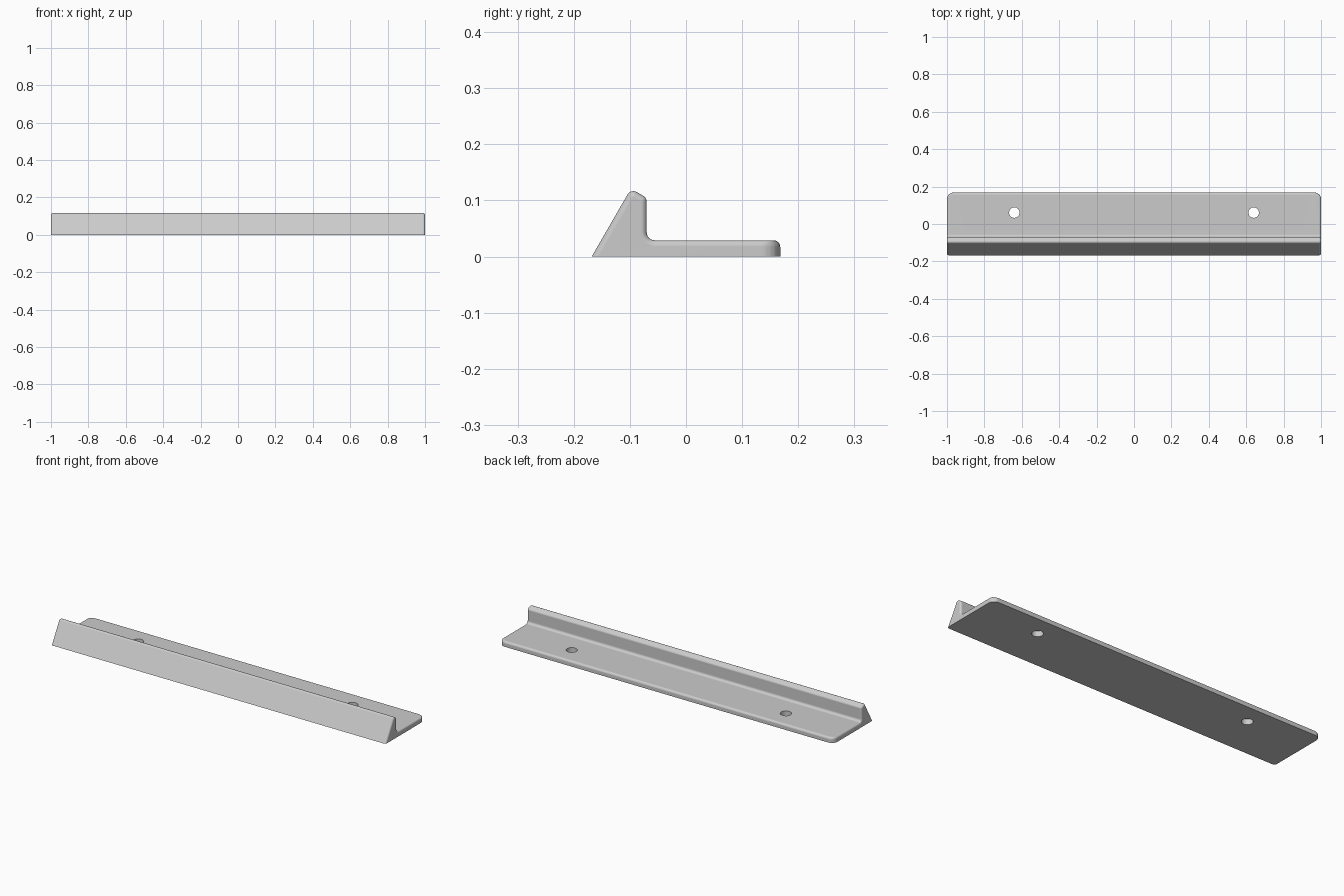
import bpy, bmesh
from math import sin, cos, pi, radians, sqrt

default = bpy.data.objects.get("Cube")
if default:
    bpy.data.objects.remove(default, do_unlink=True)

grey = bpy.data.materials.new("light_grey")
grey.use_nodes = True
colour = (0.6, 0.6, 0.6, 1)
grey.diffuse_color = colour
grey.node_tree.nodes["Principled BSDF"].inputs["Base Color"].default_value = colour

HALF, DEPTH = 1.0, 0.168       # half length, half depth
EDGE, CORNER = 0.011, 0.035    # end edge rounding, rear plan corner radius
ROUND, STEPS = 0.012, 6


def inset(d, r):
    """How far a quarter round of radius r pulls in at distance d from the end."""
    return r - sqrt(max(0, r * r - (r - d) ** 2)) if d < r else 0


def arc(cy, cz, r, start, end):
    angles = [radians(start + (end - start) * i / STEPS) for i in range(STEPS + 1)]
    return [(cy + r * cos(a), cz + r * sin(a)) for a in angles]


def section(d):
    """Cross-section at distance d from the end: sloped lip, fillet, flat flange."""
    e = inset(d, EDGE)
    r = ROUND - e
    rear = DEPTH - inset(d, CORNER)
    return ([(-DEPTH + e / sin(pi / 3), 0)]
            + arc(-0.0938, 0.1046, r, 150, 60)       # lip crest
            + arc(-0.082, 0.0977, r, 60, 0)[1:]      # lip shoulder
            + arc(-0.056, 0.043, 0.014 + e, 180, 270)  # inner fillet
            + arc(rear - r, 0.017, r, 90, 0)         # flange rear edge
            + [(rear, 0)])


# Stations crowd towards the ends, where the edges and corners are rounded
turns = [i * pi / 2 / STEPS for i in range(STEPS + 1)]
stations = sorted({round(r * (1 - cos(t)), 5) for r in (EDGE, CORNER) for t in turns})
places = [(d - HALF, d) for d in stations]
places += [(-x, d) for x, d in reversed(places)]

# Loft the bracket
bm = bmesh.new()
rings = [[bm.verts.new((x, y, z)) for y, z in section(d)] for x, d in places]
for a, b in zip(rings, rings[1:]):
    for i in range(len(a)):
        j = (i + 1) % len(a)
        bm.faces.new((a[i], a[j], b[j], b[i]))
bm.faces.new(rings[0])
bm.faces.new(rings[-1])
bmesh.ops.recalc_face_normals(bm, faces=bm.faces)
mesh = bpy.data.meshes.new("bracket")
bm.to_mesh(mesh)
bm.free()
mesh.materials.append(grey)
bracket = bpy.data.objects.new("bracket", mesh)
bpy.context.collection.objects.link(bracket)

# Drill the two screw holes
for x in (-0.64, 0.64):
    bpy.ops.mesh.primitive_cylinder_add(vertices=32, radius=0.028, depth=0.2,
                                        location=(x, 0.061, 0))
    cutter = bpy.context.object
    cutter.name = "hole_cutter"
    cutter.hide_render = True
    cutter.data.materials.append(grey)
    hole = bracket.modifiers.new("screw_hole", "BOOLEAN")
    hole.operation, hole.solver, hole.object = "DIFFERENCE", "EXACT", cutter
    bpy.context.view_layer.objects.active = bracket
    bpy.ops.object.modifier_apply(modifier=hole.name)
    bpy.data.objects.remove(cutter, do_unlink=True)

# Smooth rounds, crisp base and hole edges
bpy.ops.object.select_all(action="DESELECT")
bracket.select_set(True)
bpy.context.view_layer.objects.active = bracket
bpy.ops.object.shade_smooth_by_angle(angle=radians(30))
weighted = bracket.modifiers.new("flat_face_normals", "WEIGHTED_NORMAL")
weighted.keep_sharp = True
